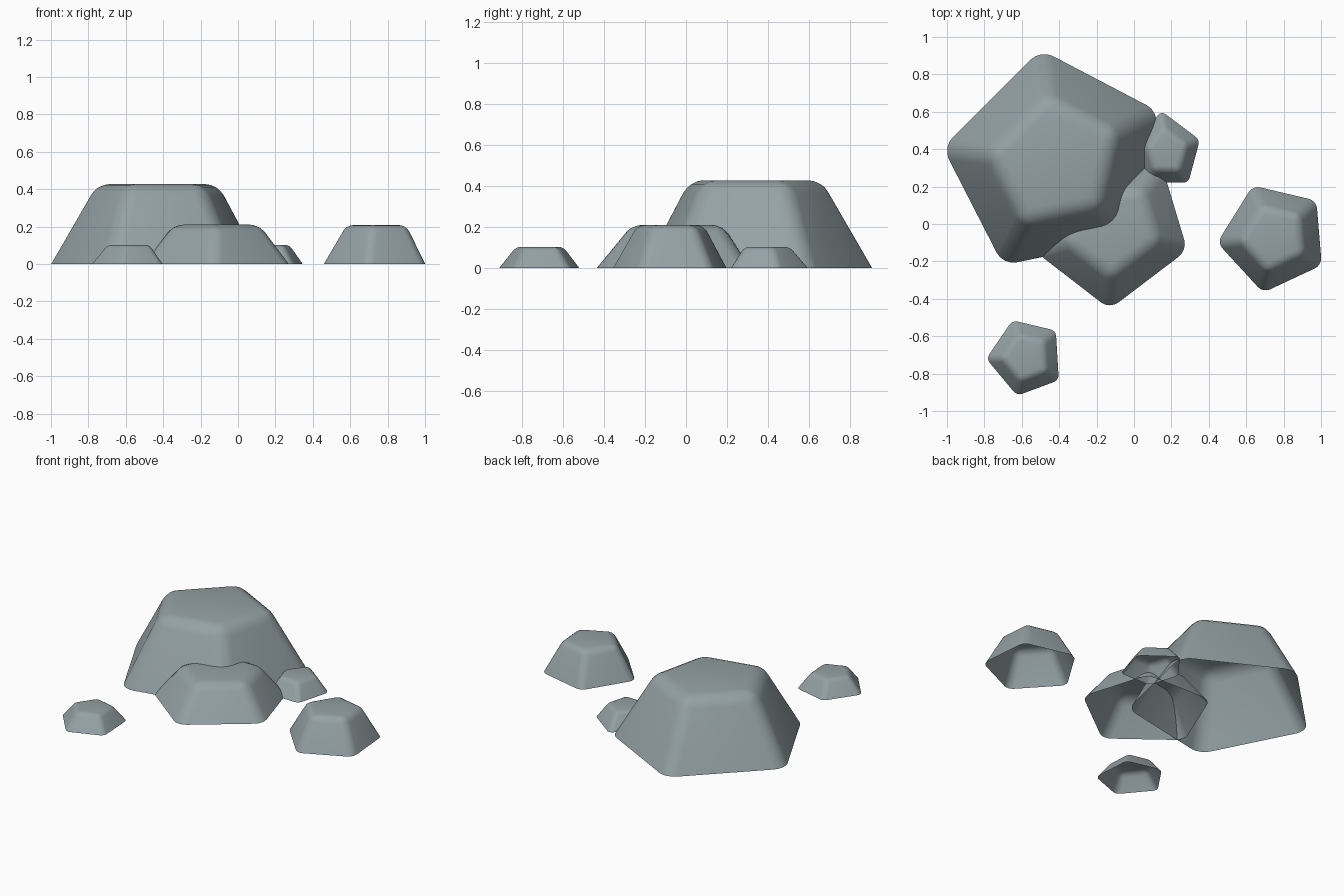
import bpy, bmesh
from mathutils import Vector

if "Cube" in bpy.data.objects:
    bpy.data.objects.remove(bpy.data.objects["Cube"])

stone = bpy.data.materials.new("stone")
stone.diffuse_color = (0.30, 0.36, 0.38, 1)
stone.use_nodes = True
stone.node_tree.nodes["Principled BSDF"].inputs["Base Color"].default_value = stone.diffuse_color


def rock(name, corners, height, bevel, taper=0.6):
    """Open-bottomed tapered pentagon with rounded edges."""
    n = len(corners)
    base = [Vector((x, y, 0)) for x, y in corners]
    centre = sum(base, Vector()) / n
    bm = bmesh.new()
    low = [bm.verts.new(p) for p in base]
    top = [bm.verts.new(centre.lerp(p, taper) + Vector((0, 0, height))) for p in base]
    for i in range(n):
        j = (i + 1) % n
        bm.faces.new((low[i], low[j], top[j], top[i]))
    bm.faces.new(top)
    bm.normal_update()
    edges = [e for e in bm.edges if not e.is_boundary]
    bmesh.ops.bevel(bm, geom=edges, offset=bevel, offset_type='OFFSET',
                    segments=4, profile=0.5, affect='EDGES')
    for f in bm.faces:
        f.smooth = True
    mesh = bpy.data.meshes.new(name)
    bm.to_mesh(mesh)
    bm.free()
    mesh.materials.append(stone)
    ob = bpy.data.objects.new(name, mesh)
    bpy.context.collection.objects.link(ob)
    return ob


# Corners run counter-clockwise as seen from above
rock("large_boulder", [(-0.499, 0.932), (-1.023, 0.41), (-0.70, -0.22),
                       (-0.02, -0.08), (0.135, 0.60)], 0.427, 0.07, 0.59)
rock("medium_boulder", [(0.15, 0.31), (-0.33, 0.32), (-0.525, -0.15),
                        (-0.13, -0.455), (0.285, -0.14)], 0.21, 0.053)
rock("right_rock", [(0.635, 0.205), (0.445, -0.10), (0.69, -0.367),
                    (1.004, -0.22), (0.975, 0.125)], 0.208, 0.038)
rock("front_rock", [(-0.65, -0.515), (-0.79, -0.72), (-0.625, -0.918),
                    (-0.402, -0.835), (-0.418, -0.57)], 0.103, 0.026)
rock("back_pebble", [(0.145, 0.605), (0.005, 0.42), (0.065, 0.225),
                     (0.29, 0.22), (0.352, 0.45)], 0.103, 0.026)
